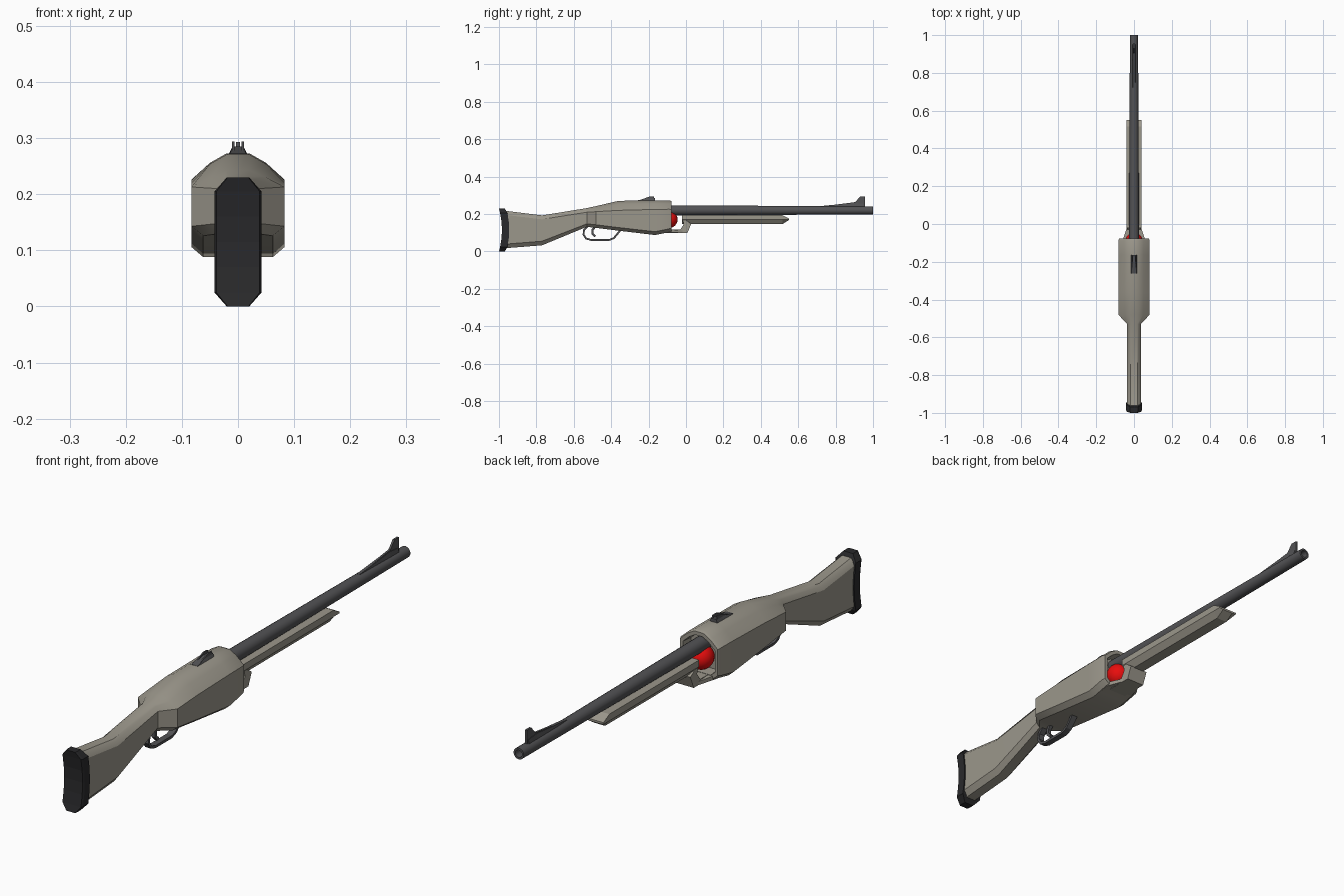
import bpy, bmesh, math
from mathutils import Vector

if "Cube" in bpy.data.objects:
    bpy.data.objects.remove(bpy.data.objects["Cube"])


def material(name, rgb):
    m = bpy.data.materials.new(name)
    m.diffuse_color = (*rgb, 1)
    m.use_nodes = True
    m.node_tree.nodes["Principled BSDF"].inputs["Base Color"].default_value = m.diffuse_color
    return m


TAUPE = material("taupe", (0.33, 0.31, 0.26))
METAL = material("gunmetal", (0.085, 0.085, 0.09))
RUBBER = material("black_rubber", (0.022, 0.022, 0.024))
RED = material("red", (0.8, 0.004, 0.004))


def finish(bm, name, mat, angle=30):
    bmesh.ops.recalc_face_normals(bm, faces=bm.faces)
    me = bpy.data.meshes.new(name)
    bm.to_mesh(me)
    bm.free()
    me.materials.append(mat)
    ob = bpy.data.objects.new(name, me)
    bpy.context.collection.objects.link(ob)
    if angle:
        bpy.ops.object.select_all(action='DESELECT')
        ob.select_set(True)
        bpy.context.view_layer.objects.active = ob
        bpy.ops.object.shade_smooth_by_angle(angle=math.radians(angle))
    return ob


def loft(name, rings, mat, angle=0):
    """Skin a list of closed rings of points and cap both ends."""
    bm = bmesh.new()
    vs = [[bm.verts.new(p) for p in r] for r in rings]
    n = len(rings[0])
    for a, b in zip(vs, vs[1:]):
        for i in range(n):
            j = (i + 1) % n
            bm.faces.new((a[i], a[j], b[j], b[i]))
    bm.faces.new(vs[0])
    bm.faces.new(vs[-1])
    return finish(bm, name, mat, angle)


def mirrored(y, half):
    """Full ring at y from the (x, z) points of the right half, top to bottom."""
    return [(x, y, z) for x, z in half] + [(-x, y, z) for x, z in reversed(half)]


def prism(name, profile, w, mat):
    """Side profile of (y, z) points, extruded across x by half width w."""
    return loft(name, [[(s * w, y, z) for y, z in profile] for s in (-1, 1)], mat)


def ribbon(name, path, w, t, mat):
    """Flat bar of half width w and half thickness t along a (y, z) path."""
    rings = []
    for i, p in enumerate(path):
        a, b = Vector(path[max(i - 1, 0)]), Vector(path[min(i + 1, len(path) - 1)])
        d = (b - a).normalized() * t
        y, z = p
        rings.append([(-w, y - d.y, z + d.x), (w, y - d.y, z + d.x),
                      (w, y + d.y, z - d.x), (-w, y + d.y, z - d.x)])
    return loft(name, rings, mat)


# Stock and receiver in one skin: y, top, shoulder, side top, side bottom, bottom
rows = [
    (-0.96, (.018, .217), (.028, .209), (.037, .195), (.037, .04), (.02, .018)),
    (-0.77, (.018, .193), (.028, .186), (.037, .172), (.037, .055), (.02, .033)),
    (-0.53, (.018, .232), (.026, .226), (.036, .210), (.036, .148), (.02, .132)),
    (-0.48, (.020, .243), (.048, .231), (.083, .213), (.083, .143), (.062, .126)),
    (-0.36, (.020, .271), (.050, .254), (.083, .220), (.083, .128), (.062, .111)),
    (-0.165, (.020, .273), (.050, .256), (.083, .225), (.083, .106), (.062, .088)),
    (-0.088, (.020, .273), (.050, .256), (.083, .226), (.083, .122), (.062, .104)),
]
rings = [mirrored(r[0], r[1:]) for r in rows]
# rounded front rim and recessed front face
for y, s in ((-0.077, .95), (-0.077, .80), (-0.12, .76)):
    rings.append(mirrored(y, [(x * s, .18 + (z - .18) * s) for x, z in rows[-1][1:]]))
loft("stock_and_receiver", rings, TAUPE, 32)

# Curved butt pad, stacked in z
pad = []
for z, w in ((0, .02), (.025, .042), (.07, .042), (.115, .042), (.16, .042), (.205, .042), (.23, .02)):
    c = .016 * (1 - ((z - .115) / .115) ** 2)
    k = .008 if w < .03 else 0
    back, front = -1 + c, -.961 + c - k
    pad.append([(-w * .92, back, z), (w * .92, back, z), (w, back + .008, z),
                (w, front, z), (-w, front, z), (-w, back + .008, z)])
loft("butt_pad", pad, RUBBER)

# Tapered barrel with a hollow muzzle
barrel = []
for y, r in ((-.12, .027), (.1, .026), (1, .0215), (1, .014), (.93, .014)):
    barrel.append([(r * math.cos(i * math.tau / 16), y, .22 + r * math.sin(i * math.tau / 16))
                   for i in range(16)])
loft("barrel", barrel, METAL, 35)

# Red ball in the receiver mouth
bm = bmesh.new()
bmesh.ops.create_uvsphere(bm, u_segments=20, v_segments=12, radius=.046)
bmesh.ops.translate(bm, verts=bm.verts, vec=(0, -.091, .171))
finish(bm, "red_ball", RED, 60)

# Fore-end with a pointed tip
loft("fore_end", [
    mirrored(-.022, [(.04, .195), (.04, .170), (.022, .146)]),
    mirrored(.515, [(.04, .195), (.04, .170), (.022, .146)]),
    mirrored(.55, [(.04, .176), (.04, .170), (.022, .168)]),
], TAUPE)

# Carrier that joins the fore-end to the receiver
prism("carrier_arm", [(-.16, .100), (.008, .100), (.028, .148), (.01, .160),
                      (-.02, .180), (-.012, .145), (-.03, .118), (-.16, .118)], .038, TAUPE)
loft("carrier_base", [
    mirrored(-.17, [(.060, .112), (.060, .090)]),
    mirrored(-.085, [(.060, .118), (.060, .102)]),
    mirrored(-.02, [(.038, .113), (.038, .100)]),
], TAUPE)

# Trigger guard and trigger
ribbon("trigger_guard", [(-.52, .140), (-.545, .115), (-.548, .09), (-.535, .070), (-.51, .062),
                         (-.41, .062), (-.385, .072), (-.35, .115)], .012, .005, METAL)
ribbon("trigger", [(-.485, .135), (-.50, .115), (-.50, .095), (-.485, .080)], .007, .006, METAL)

# Front sight: ramp and blade
prism("front_sight", [(.72, .235), (.74, .243), (.905, .264), (.93, .293), (.956, .293),
                      (.956, .235)], .004, METAL)
loft("front_sight_ramp", [
    mirrored(.72, [(.006, .243), (.010, .232)]),
    mirrored(.90, [(.006, .260), (.010, .232)]),
    mirrored(.95, [(.006, .255), (.010, .232)]),
], METAL)

# Rear sight: base and two notch leaves
loft("rear_sight_base", [
    mirrored(-.262, [(.014, .273), (.018, .268)]),
    mirrored(-.20, [(.010, .285), (.018, .268)]),
    mirrored(-.165, [(.010, .285), (.018, .268)]),
], METAL)
for side in (-1, 1):
    leaf = prism("rear_sight_leaf", [(-.255, .272), (-.195, .294), (-.172, .294), (-.165, .272)],
                 .0025, METAL)
    leaf.location.x = side * .0085
